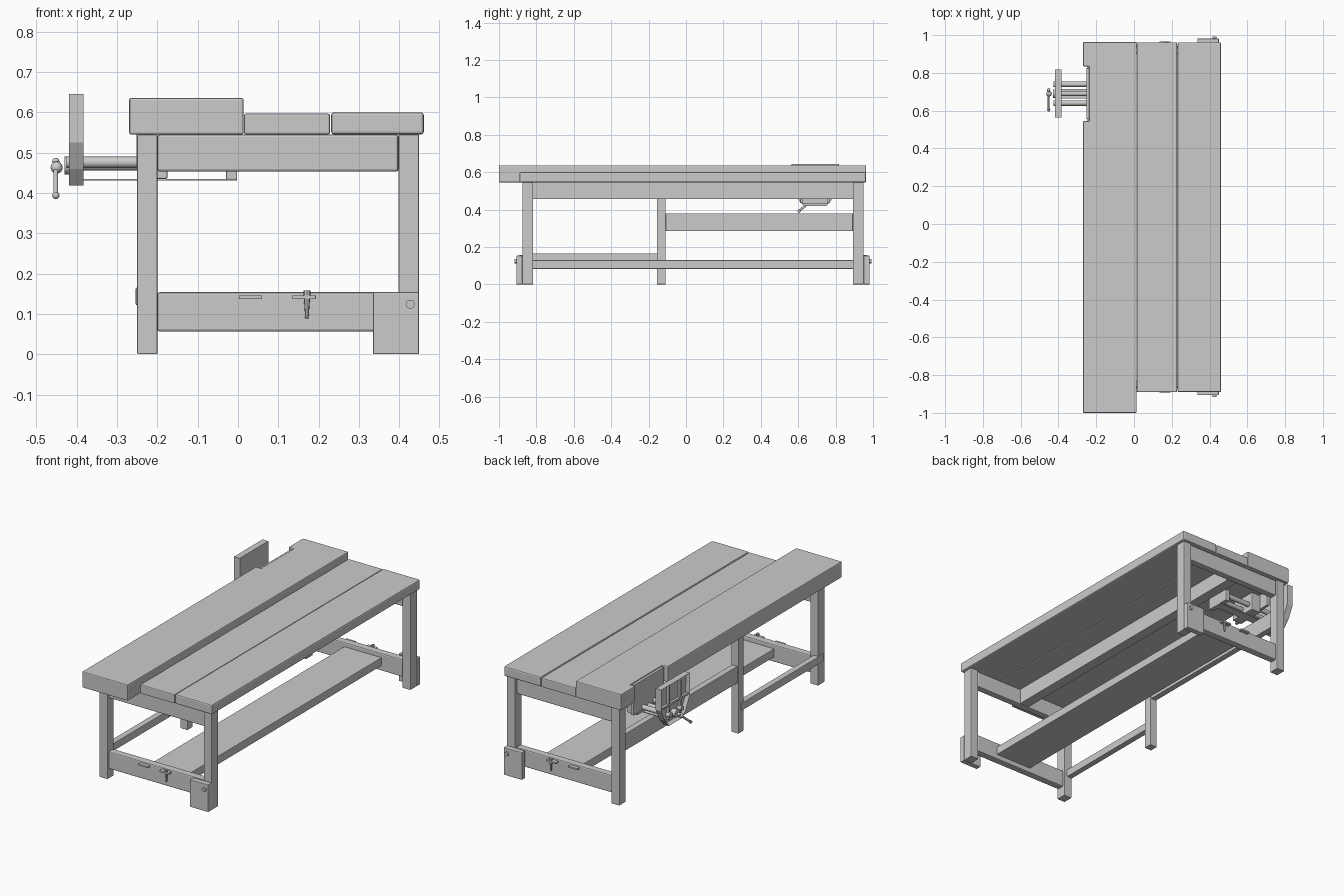
import bpy, bmesh, math
from mathutils import Vector

if "Cube" in bpy.data.objects:
    bpy.data.objects.remove(bpy.data.objects["Cube"], do_unlink=True)

grey = bpy.data.materials.new("plain_grey")
grey.use_nodes = True
GREY = (0.6, 0.6, 0.6, 1)
grey.diffuse_color = GREY
grey.node_tree.nodes["Principled BSDF"].inputs["Base Color"].default_value = GREY


def finish(name, bm, bevel=0.0, smooth=False):
    bmesh.ops.recalc_face_normals(bm, faces=bm.faces)
    mesh = bpy.data.meshes.new(name)
    bm.to_mesh(mesh)
    bm.free()
    obj = bpy.data.objects.new(name, mesh)
    bpy.context.collection.objects.link(obj)
    mesh.materials.append(grey)
    if bevel:
        mod = obj.modifiers.new("worn_edges", "BEVEL")
        mod.width, mod.segments = bevel, 2
    if smooth:
        bpy.ops.object.select_all(action="DESELECT")
        obj.select_set(True)
        bpy.context.view_layer.objects.active = obj
        bpy.ops.object.shade_smooth_by_angle(angle=math.radians(40))
    return obj


def prism(name, profile, direction, bevel=0.0):
    """Extrude a flat outline along a direction."""
    bm = bmesh.new()
    face = bm.faces.new([bm.verts.new(p) for p in profile])
    out = bmesh.ops.extrude_face_region(bm, geom=[face])
    verts = [v for v in out["geom"] if isinstance(v, bmesh.types.BMVert)]
    bmesh.ops.translate(bm, vec=direction, verts=verts)
    return finish(name, bm, bevel)


def box(name, x, y, z, bevel=0.003):
    outline = [(x[0], y[0], z[0]), (x[1], y[0], z[0]), (x[1], y[1], z[0]), (x[0], y[1], z[0])]
    return prism(name, outline, (0, 0, z[1] - z[0]), bevel)


def rod(name, a, b, r, r2=None, sides=16):
    a, b = Vector(a), Vector(b)
    bm = bmesh.new()
    bmesh.ops.create_cone(bm, cap_ends=True, segments=sides, radius1=r,
                          radius2=r if r2 is None else r2, depth=(b - a).length)
    bm.transform((b - a).to_track_quat("Z", "Y").to_matrix().to_4x4())
    bmesh.ops.translate(bm, vec=(a + b) / 2, verts=bm.verts)
    return finish(name, bm, smooth=True)


def ball(name, centre, r):
    bm = bmesh.new()
    bmesh.ops.create_uvsphere(bm, u_segments=12, v_segments=8, radius=r)
    bmesh.ops.translate(bm, vec=centre, verts=bm.verts)
    return finish(name, bm, smooth=True)


# Bench top: thick notched plank and two thinner planks
TOP = 0.545
outline = [(-0.27, -1), (0.014, -1), (0.014, 0.963), (-0.27, 0.963),
           (-0.27, 0.835), (-0.238, 0.835), (-0.238, 0.545), (-0.27, 0.545)]
prism("thick_plank", [(x, y, TOP) for x, y in outline], (0, 0, 0.091), 0.005)
box("middle_plank", (0.015, 0.228), (-0.89, 0.962), (TOP, 0.597), 0.005)
box("side_plank", (0.231, 0.461), (-0.89, 0.962), (TOP, 0.6), 0.007)

# Legs, end rails, foot blocks and wedges at both ends
for end, outer, inner in (("front", -0.875, -0.817), ("back", 0.95, 0.892)):
    s = -1 if outer < 0 else 1

    def span(a, b):
        return tuple(sorted((outer + s * a, outer + s * b)))

    for side, x in (("right", (-0.25, -0.2)), ("left", (0.398, 0.449))):
        box(f"{end}_{side}_leg", x, span(0, s * (inner - outer)), (0, TOP))
    box(f"{end}_upper_rail", (-0.2, 0.398), span(-0.01, -0.05), (0.453, TOP), 0.006)
    box(f"{end}_lower_rail", (-0.2, 0.398), span(-0.008, -0.05), (0.056, 0.154), 0.006)
    box(f"{end}_foot_block", (0.335, 0.449), span(0, 0.031), (0, 0.154))
    rod(f"{end}_bolt", (0.427, outer + s * 0.025, 0.124), (0.427, outer + s * 0.042, 0.124), 0.011)
    box(f"{end}_flat_wedge", (0.002, 0.06), span(-0.02, 0.012), (0.137, 0.146), 0.001)
    box(f"{end}_cross_wedge", (0.135, 0.193), span(-0.02, 0.016), (0.137, 0.146), 0.001)
    y = outer + s * 0.006
    rod(f"{end}_peg", (0.171, y, 0.087), (0.171, y, 0.158), 0.004, 0.009, 8)

# Long members
box("centre_beam", (0.04, 0.1), (-0.83, 0.9), (0.457, TOP))
box("shelf_board", (0.03, 0.262), (-0.83, 0.905), (0.083, 0.13))
box("middle_leg", (-0.25, -0.205), (-0.156, -0.109), (0, TOP))
box("side_apron", (-0.245, -0.21), (-0.109, 0.892), (0.285, 0.38))
box("side_lower_rail", (-0.254, -0.22), (-0.862, -0.13), (0.122, 0.165))

# Vise jaw with recessed outer face
YC = 0.69
jaw = [(-0.127, 0.645), (0.127, 0.645), (0.127, 0.525), (0.095, 0.46),
       (0.06, 0.418), (-0.06, 0.418), (-0.095, 0.46), (-0.127, 0.525)]
bm = bmesh.new()
face = bm.faces.new([bm.verts.new((-0.383, YC + y, z)) for y, z in jaw])
geom = bmesh.ops.extrude_face_region(bm, geom=[face])["geom"]
bmesh.ops.translate(bm, vec=(-0.036, 0, 0), verts=[g for g in geom if isinstance(g, bmesh.types.BMVert)])
outer_face = [g for g in geom if isinstance(g, bmesh.types.BMFace)]
bmesh.ops.inset_region(bm, faces=outer_face, thickness=0.014)
bmesh.ops.translate(bm, vec=(0.018, 0, 0), verts=outer_face[0].verts)
finish("vise_jaw", bm)
box("jaw_cross_rib", (-0.415, -0.4), (0.57, 0.81), (0.525, 0.537), 0)
for i, y in enumerate((0.64, 0.74)):
    box(f"jaw_upright_rib_{i}", (-0.415, -0.4), (y - 0.006, y + 0.006), (0.45, 0.635), 0)
    rod(f"guide_rod_{i}", (-0.425, y, 0.476), (-0.03, y, 0.476), 0.014)

# Vise body under the bench
box("fixed_jaw", (-0.252, -0.236), (0.555, 0.825), (0.46, 0.63), 0.002)
box("vise_bracket", (-0.235, -0.175), (0.61, 0.77), (0.435, 0.54))
box("vise_rear_plate", (-0.03, -0.002), (0.62, 0.76), (0.433, 0.5))
box("vise_lower_plate", (-0.383, -0.002), (0.665, 0.715), (0.431, 0.435), 0)

# Screw and sliding handle
rod("vise_screw", (-0.43, YC, 0.468), (-0.02, YC, 0.468), 0.012)
rod("screw_collar", (-0.43, YC, 0.468), (-0.4, YC, 0.468), 0.022)
ball("screw_head", (-0.45, YC, 0.463), 0.015)
low, high = (-0.452, 0.605, 0.394), (-0.452, 0.71, 0.478)
rod("handle_bar", low, high, 0.006, sides=10)
for i, p in enumerate((low, high)):
    ball(f"handle_knob_{i}", p, 0.009)
